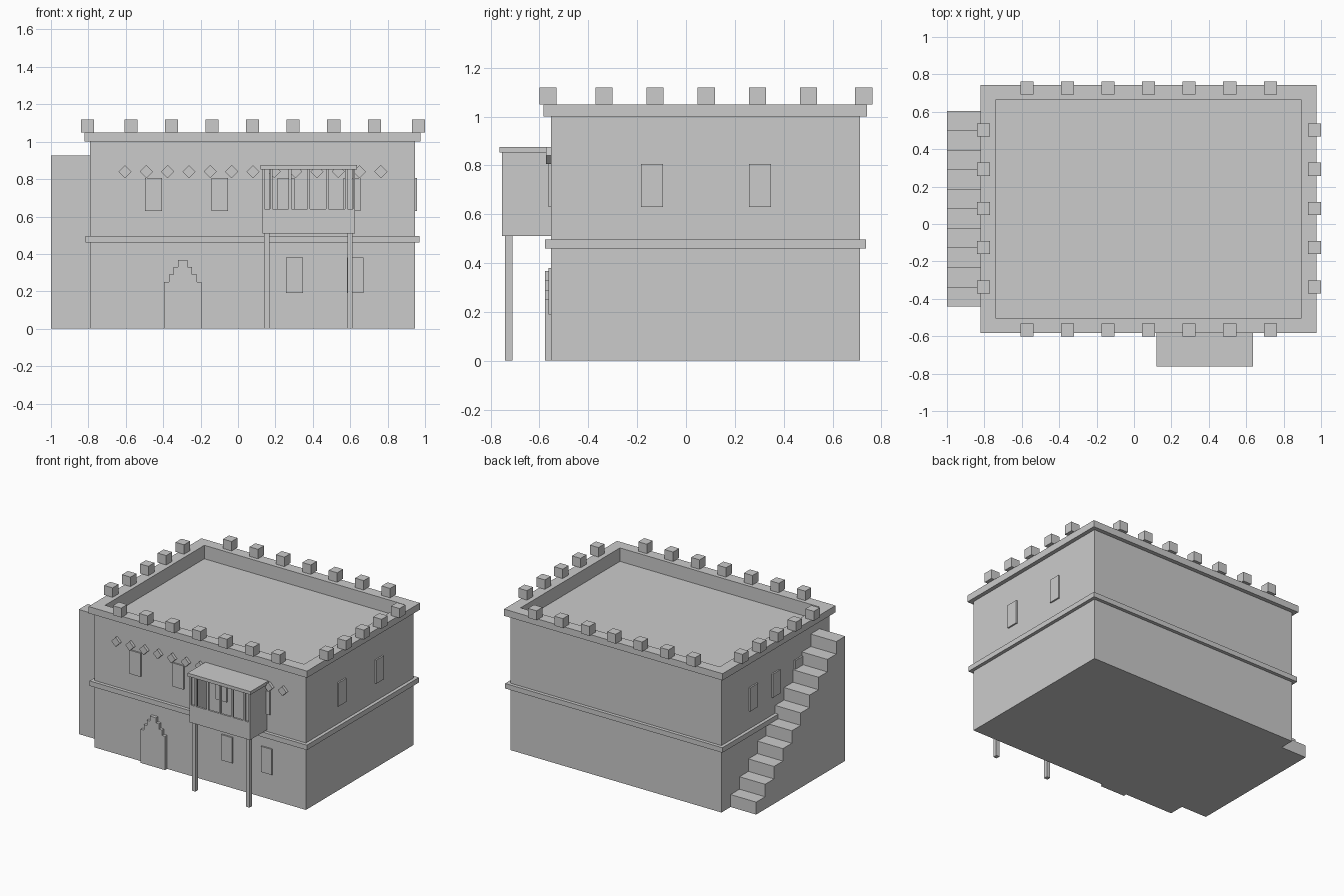
import bpy, bmesh, math

if "Cube" in bpy.data.objects:
    bpy.data.objects.remove(bpy.data.objects["Cube"])

X0, X1, Y0, Y1 = -0.79, 0.945, -0.553, 0.712   # main wall footprint


def finish(name, bm):
    bmesh.ops.recalc_face_normals(bm, faces=bm.faces)
    me = bpy.data.meshes.new(name)
    bm.to_mesh(me)
    bm.free()
    ob = bpy.data.objects.new(name, me)
    bpy.context.collection.objects.link(ob)
    return ob


def box(name, x0, x1, y0, y1, z0, z1):
    bm = bmesh.new()
    bmesh.ops.create_cube(bm, size=1)
    for v in bm.verts:
        v.co = (x0 if v.co.x < 0 else x1, y0 if v.co.y < 0 else y1, z0 if v.co.z < 0 else z1)
    return finish(name, bm)


def cube_at(name, x, y, z, s):
    return box(name, x - s / 2, x + s / 2, y - s / 2, y + s / 2, z, z + s)


def rect_loft(name, profile):
    """Stack footprint rectangles, each given as (outset, z), and cap both ends."""
    bm = bmesh.new()
    rings = [[bm.verts.new(p) for p in ((X0 - o, Y0 - o, z), (X1 + o, Y0 - o, z),
                                        (X1 + o, Y1 + o, z), (X0 - o, Y1 + o, z))]
             for o, z in profile]
    for a, b in zip(rings, rings[1:]):
        for i in range(4):
            j = (i + 1) % 4
            bm.faces.new((a[i], a[j], b[j], b[i]))
    bm.faces.new(rings[0])
    bm.faces.new(rings[-1])
    return finish(name, bm)


def extrude(name, pts, vec):
    """Extrude a flat outline along a vector."""
    bm = bmesh.new()
    f = bm.faces.new([bm.verts.new(p) for p in pts])
    r = bmesh.ops.extrude_face_region(bm, geom=[f])
    bmesh.ops.translate(bm, vec=vec, verts=[g for g in r["geom"] if isinstance(g, bmesh.types.BMVert)])
    return finish(name, bm)


# Main walls with overhanging coping and sunken roof terrace
rect_loft("walls_and_roof", [(0, 0), (0, 1.0), (0.03, 1.0), (0.03, 1.05), (-0.05, 1.05), (-0.05, 0.95)])
# String course between the floors
rect_loft("floor_band", [(0, 0.46), (0.025, 0.46), (0.025, 0.497), (0, 0.497)])

# Merlons along the four parapet sides
for i in range(7):
    for y in (-0.566, 0.728):
        cube_at("merlon", -0.573 + 0.217 * i, y, 1.05, 0.07)
for i in range(5):
    for x in (-0.805, 0.965):
        cube_at("merlon", x, -0.336 + 0.2095 * i, 1.05, 0.07)

# Outside staircase on the left, rising towards the front
n, ya, yb, top = 10, 0.605, -0.44, 0.925
run, rise = (yb - ya) / n, top / n
pts = [(-1, ya, 0)]
for i in range(n):
    pts += [(-1, ya + run * i, rise * (i + 1)), (-1, ya + run * (i + 1), rise * (i + 1))]
pts.append((-1, yb, 0))
extrude("staircase", pts, (X0 + 1.0, 0, 0))

# Stepped-arch door
right = [(0.10, 0), (0.10, 0.25), (0.075, 0.25), (0.075, 0.29), (0.05, 0.29),
         (0.05, 0.33), (0.025, 0.33), (0.025, 0.368)]
outline = right + [(-x, z) for x, z in reversed(right)]
extrude("door", [(-0.295 + x, Y0 - 0.024, z) for x, z in outline], (0, 0.034, 0))

# Windows: front upper, front lower, right side, left side
for i in range(4):
    x = -0.452 + 0.354 * i
    box("upper_window", x - 0.045, x + 0.045, Y0 - 0.011, Y0 + 0.01, 0.63, 0.805)
for x in (0.302, 0.627):
    box("lower_window", x - 0.045, x + 0.045, Y0 - 0.011, Y0 + 0.01, 0.19, 0.38)
for y in (-0.14, 0.303):
    box("right_window", X1 - 0.01, X1 + 0.011, y - 0.045, y + 0.045, 0.63, 0.805)
for y in (-0.185, 0.08, 0.345):
    box("left_window", X0 - 0.011, X0 + 0.01, y - 0.045, y + 0.045, 0.63, 0.805)

# Row of diamond-set beam ends
for i in range(13):
    x, r = -0.604 + 0.114 * i, 0.035
    extrude("beam_end", [(x - r, Y0 - 0.021, 0.84), (x, Y0 - 0.021, 0.84 - r),
                         (x + r, Y0 - 0.021, 0.84), (x, Y0 - 0.021, 0.84 + r)], (0, 0.03, 0))

# Balcony: floor, front rail, side walls, roof, bars and posts
bx0, bx1, by = 0.13, 0.626, -0.754
box("balcony_floor", bx0, bx1, by, Y0, 0.51, 0.53)
box("balcony_front", bx0, bx1, by, by + 0.015, 0.51, 0.64)
for x in (bx0, bx1 - 0.012):
    box("balcony_side", x, x + 0.012, by, Y0, 0.51, 0.855)
box("balcony_roof", 0.119, 0.637, -0.763, Y0, 0.852, 0.876)
for i in range(5):
    x = 0.378 + 0.1 * (i - 2)
    box("balcony_bar", x - 0.007, x + 0.007, by, by + 0.014, 0.63, 0.855)
for x in (0.154, 0.599):
    box("balcony_post", x - 0.0145, x + 0.0145, -0.741, -0.711, 0, 0.855)
